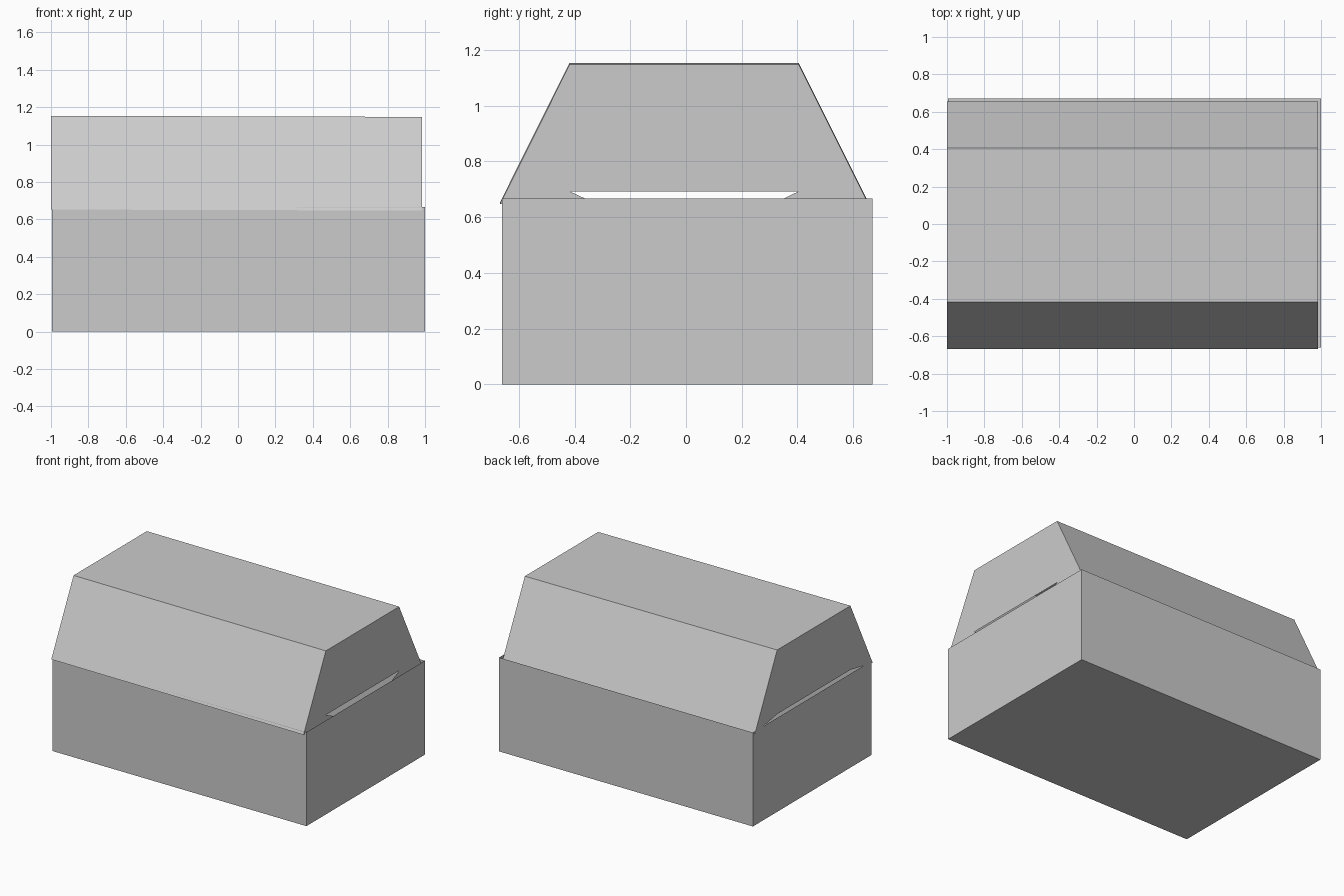
import bpy

if "Cube" in bpy.data.objects:
    bpy.data.objects.remove(bpy.data.objects["Cube"])


def sheet(name, faces):
    """Thin panel object made of separate polygons, welded where they meet."""
    verts, index, polys = [], {}, []
    for face in faces:
        poly = []
        for p in face:
            key = tuple(round(c, 4) for c in p)
            if key not in index:
                index[key] = len(verts)
                verts.append(key)
            poly.append(index[key])
        polys.append(poly)
    mesh = bpy.data.meshes.new(name)
    mesh.from_pydata(verts, [], polys)
    obj = bpy.data.objects.new(name, mesh)
    bpy.context.collection.objects.link(obj)
    return obj


def at_x(x, profile, dz=0.0):
    return [(x, y, z + dz) for y, z in profile]


# Open-topped chest body: floor and four thin walls
X0, X1, Y0, Y1, H = -0.995, 1.0, -0.66, 0.67, 0.667
corners = [(X0, Y0), (X1, Y0), (X1, Y1), (X0, Y1)]
body = [[(x, y, 0) for x, y in reversed(corners)]]
for i in range(4):
    (ax, ay), (bx, by) = corners[i], corners[(i + 1) % 4]
    body.append([(ax, ay, 0), (bx, by, 0), (bx, by, H), (ax, ay, H)])
sheet("chest_body", body)

# Hollow lid: thin trapezoid shell, tilted very slightly down to the right
L, R, DROP = -1.0, 0.983, -0.006
arch = [(-0.668, 0.653), (-0.418, 1.154), (0.405, 1.154), (0.655, 0.653)]
left, right = at_x(L, arch), at_x(R, arch, DROP)
lid = [[left[i], right[i], right[i + 1], left[i + 1]] for i in range(3)]
sheet("lid_shell", lid)

# Lid end panels with a raised lower edge that leaves a slot over the body
end = arch + [(0.405, 0.699), (-0.418, 0.699)]
sheet("lid_end_left", [at_x(L, end)])
sheet("lid_end_right", [at_x(R, end[::-1], DROP)])

# Small inward flaps at the lower corners of the right end
flaps = [[(-0.668, 0.653), (-0.32, 0.653), (-0.418, 0.699)],
         [(0.655, 0.653), (0.405, 0.699), (0.31, 0.653)]]
sheet("lid_end_flaps", [at_x(R, f, DROP) for f in flaps])
